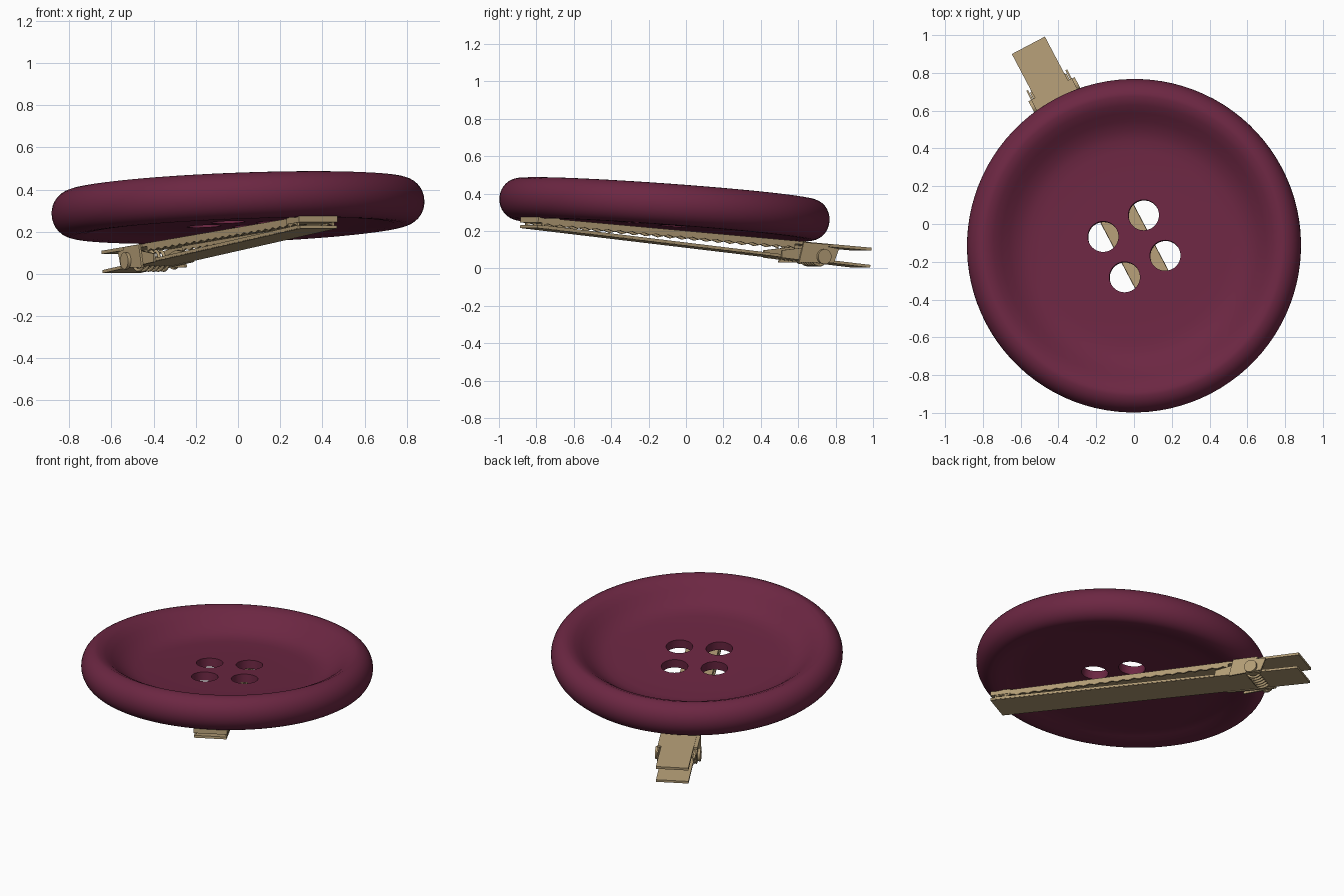
import bpy, bmesh, math
from mathutils import Matrix, Vector

if "Cube" in bpy.data.objects:
    bpy.data.objects.remove(bpy.data.objects["Cube"])

# Local frame: X along the clip towards its tip, Y across it, Z through the button
PLACE = (Matrix.Translation((0, -0.115, 0.315))
         @ Matrix.Rotation(math.radians(-62.2), 4, 'Z')
         @ Matrix.Rotation(math.radians(-4.6), 4, 'Y'))


def material(name, rgb):
    m = bpy.data.materials.new(name)
    m.diffuse_color = (*rgb, 1)
    m.use_nodes = True
    m.node_tree.nodes["Principled BSDF"].inputs["Base Color"].default_value = m.diffuse_color
    return m


PLUM = material("plum", (0.15, 0.02, 0.055))
BRASS = material("brass", (0.45, 0.335, 0.18))


def make(name, bm, mat, angle=35):
    bmesh.ops.recalc_face_normals(bm, faces=bm.faces)
    me = bpy.data.meshes.new(name)
    bm.to_mesh(me)
    bm.free()
    ob = bpy.data.objects.new(name, me)
    bpy.context.collection.objects.link(ob)
    me.materials.append(mat)
    finish(ob, angle)
    return ob


def finish(ob, angle=35):
    bpy.ops.object.select_all(action='DESELECT')
    ob.select_set(True)
    bpy.context.view_layer.objects.active = ob
    bpy.ops.object.shade_smooth_by_angle(angle=math.radians(angle))


def plate(name, pts, w0, w1):
    """Side outline (x, z) extruded across the clip from w0 to w1."""
    bm = bmesh.new()
    f = bm.faces.new([bm.verts.new((x, w0, z)) for x, z in pts])
    r = bmesh.ops.extrude_face_region(bm, geom=[f])
    vs = [v for v in r['geom'] if isinstance(v, bmesh.types.BMVert)]
    bmesh.ops.translate(bm, verts=vs, vec=(0, w1 - w0, 0))
    return make(name, bm, BRASS)


def cylinder(name, mat, radius, depth, loc, axis):
    bm = bmesh.new()
    m = Matrix.Translation(loc)
    if axis == 'Y':
        m = m @ Matrix.Rotation(math.pi / 2, 4, 'X')
    bmesh.ops.create_cone(bm, cap_ends=True, segments=40, radius1=radius,
                          radius2=radius, depth=depth, matrix=m)
    return make(name, bm, mat)


# Button: lathed dish with a fat rounded rim
profile = [(0, -.025), (.3, -.025), (.5, -.025), (.56, -.02), (.61, -.004), (.66, .027),
           (.70, .06), (.74, .09)]
for i in range(17):
    a = math.pi / 2 - math.pi * i / 16
    profile.append((.785 + .10 * math.cos(a), .11 * math.sin(a)))
profile += [(.74, -.106), (.69, -.094), (.64, -.084), (.58, -.08), (.3, -.08), (0, -.08)]
bm = bmesh.new()
vs = [bm.verts.new((r, 0, z)) for r, z in profile]
edges = [bm.edges.new(p) for p in zip(vs, vs[1:])]
bmesh.ops.spin(bm, geom=vs + edges, cent=(0, 0, 0), axis=(0, 0, 1),
               angle=2 * math.pi, steps=96)
bmesh.ops.remove_doubles(bm, verts=bm.verts, dist=1e-4)
button = make("button", bm, PLUM)

# Four thread holes
for i in range(4):
    a = math.radians(73 + 62.2 + 90 * i)
    cut = cylinder("hole_cutter", PLUM, .081, .6,
                   (.172 * math.cos(a), .172 * math.sin(a), 0), 'Z')
    cut.hide_render = True
    mod = button.modifiers.new("hole", 'BOOLEAN')
    mod.operation = 'DIFFERENCE'
    mod.solver = 'EXACT'
    mod.object = cut
    bpy.context.view_layer.objects.active = button
    bpy.ops.object.modifier_apply(modifier=mod.name)
    bpy.data.objects.remove(cut)
finish(button)

# Clip arms: level upper arm, slightly sloping lower arm
TAIL, TIP, HALF = -1.212, .81, .099
plate("upper_arm", [(TAIL, -.108), (TIP, -.108), (TIP, -.124), (TAIL, -.124)], -HALF, HALF)


def low(x):
    return -.2 + .05 * (x - TAIL) / (TIP - TAIL)


plate("lower_arm", [(TAIL, low(TAIL)), (TIP, low(TIP)), (TIP, low(TIP) - .015),
                    (TAIL, low(TAIL) - .015)], -HALF, HALF)
plate("tip_lip", [(TIP - .13, -.105), (TIP, -.105), (TIP, -.135), (TIP - .13, -.135)],
      -HALF - .004, HALF + .004)

# Parts on both sides of the clip
teeth = [(-.75 + .0365 * i, -.138 if i % 2 else -.148) for i in range(43)]
PIVOT = (-.914, -.18)
for s, side in ((-1, "left"), (1, "right")):
    plate("toothed_edge_" + side, [(.78, -.11), (-.75, -.11)] + teeth,
          s * (HALF - .012), s * HALF)
    plate("lower_edge_" + side, [(-1.0, low(-1.0)), (.78, low(.78) + .004),
                                 (.78, low(.78) - .012), (-1.0, low(-1.0) - .012)],
          s * (HALF - .01), s * (HALF + .002))
    plate("upper_cheek_" + side, [(-1.005, -.13), (-.98, -.208), (-.77, -.222), (-.79, -.112)],
          s * .112, s * .122)
    plate("cheek_bridge_" + side, [(-.95, -.112), (-.8, -.112), (-.8, -.124), (-.95, -.124)],
          s * .095, s * .122)
    plate("lower_cheek_" + side, [(-.99, -.165), (-.97, -.213), (-.67, -.205), (-.67, -.165),
                                  (-.83, -.135)], s * .097, s * .109)
    cylinder("pivot_cap_" + side, BRASS, .04, .016, (PIVOT[0], s * .13, PIVOT[1]), 'Y')
cylinder("pivot_pin", BRASS, .02, .25, (PIVOT[0], 0, PIVOT[1]), 'Y')

# Coil spring round the pin
cu = bpy.data.curves.new("spring", 'CURVE')
cu.dimensions = '3D'
cu.bevel_depth = .008
cu.bevel_resolution = 1
sp = cu.splines.new('POLY')
N, TURNS = 120, 6
sp.points.add(N)
for i, p in enumerate(sp.points):
    a = 2 * math.pi * TURNS * i / N
    p.co = (PIVOT[0] + .045 * math.cos(a), -.08 + .16 * i / N,
            PIVOT[1] + .045 * math.sin(a), 1)
spring = bpy.data.objects.new("spring", cu)
bpy.context.collection.objects.link(spring)
cu.materials.append(BRASS)
bpy.ops.object.select_all(action='DESELECT')
spring.select_set(True)
bpy.context.view_layer.objects.active = spring
bpy.ops.object.convert(target='MESH')

# Tilt and turn the whole hair clip into place
for ob in bpy.context.scene.objects:
    if ob.type == 'MESH':
        ob.data.transform(PLACE)
